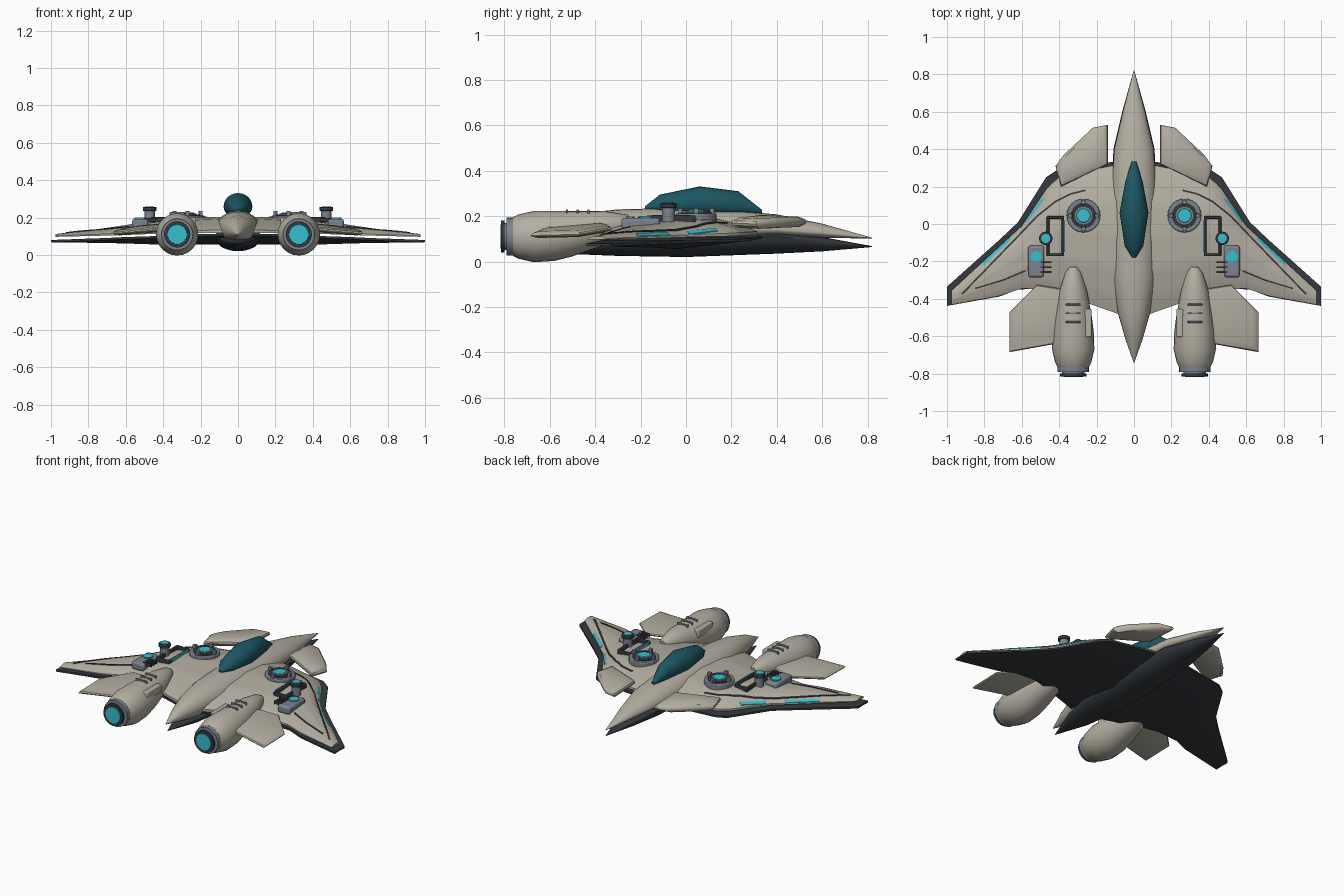
import bpy, bmesh, math
from mathutils import Matrix, Vector

if "Cube" in bpy.data.objects:
    bpy.data.objects.remove(bpy.data.objects["Cube"])


def material(name, r, g, b):
    m = bpy.data.materials.new(name)
    m.use_nodes = True
    m.diffuse_color = (r, g, b, 1)
    m.node_tree.nodes["Principled BSDF"].inputs["Base Color"].default_value = (r, g, b, 1)
    return m


BEIGE = material("warm beige hull", 0.46, 0.43, 0.36)
DARK = material("charcoal", 0.035, 0.042, 0.05)
GREY = material("blue grey metal", 0.2, 0.23, 0.27)
CYAN = material("glowing cyan", 0.04, 0.52, 0.63)
TEAL = material("teal glass", 0.012, 0.095, 0.125)


def finish(name, bm, mat, mirror=True, bevel=0, angle=35):
    bmesh.ops.recalc_face_normals(bm, faces=bm.faces)
    me = bpy.data.meshes.new(name)
    bm.to_mesh(me)
    bm.free()
    me.materials.append(mat)
    me.shade_smooth()
    me.set_sharp_from_angle(angle=math.radians(angle))
    ob = bpy.data.objects.new(name, me)
    bpy.context.scene.collection.objects.link(ob)
    if bevel:
        mod = ob.modifiers.new("bevel", "BEVEL")
        mod.width, mod.segments = bevel, 2
    if mirror:
        ob.modifiers.new("mirror", "MIRROR")
    return ob


def loft(name, rings, mat, **kw):
    """Skin a row of closed rings and cap both ends."""
    bm = bmesh.new()
    rows = [[bm.verts.new(p) for p in ring] for ring in rings]
    n = len(rows[0])
    for a, b in zip(rows, rows[1:]):
        for i in range(n):
            j = (i + 1) % n
            bm.faces.new((a[i], a[j], b[j], b[i]))
    bm.faces.new(rows[0])
    bm.faces.new(rows[-1])
    return finish(name, bm, mat, **kw)


def oval(y, w, zc, up, down, x=0, n=24):
    pts = []
    for i in range(n):
        a = 2 * math.pi * i / n
        s = math.sin(a)
        pts.append((x + w * math.cos(a), y, zc + s * (up if s > 0 else down)))
    return pts


def box(name, x, y, z, sx, sy, sz, mat, bevel=0.006, **kw):
    bm = bmesh.new()
    m = Matrix.Translation((x, y, z)) @ Matrix.Diagonal((sx, sy, sz, 1))
    bmesh.ops.create_cube(bm, size=1, matrix=m)
    return finish(name, bm, mat, bevel=bevel, **kw)


def disc(name, x, y, z0, z1, r, mat, bevel=0):
    rings = [[(x + r * math.cos(math.tau * i / 24), y + r * math.sin(math.tau * i / 24), z)
              for i in range(24)] for z in (z0, z1)]
    return loft(name, rings, mat, bevel=bevel)


def interp(table, x):
    """Linear look-up in a table of (x, values...)."""
    if x <= table[0][0]:
        return table[0][1:]
    for a, b in zip(table, table[1:]):
        if x <= b[0]:
            t = (x - a[0]) / (b[0] - a[0])
            return [p + (q - p) * t for p, q in zip(a[1:], b[1:])]
    return table[-1][1:]


# Fuselage: beige upper shell over a dark keel
loft("upper_fuselage", [oval(*r) for r in (
    (0.82, 0.002, 0.103, 0.002, 0.002), (0.6, 0.06, 0.125, 0.042, 0.02),
    (0.4, 0.106, 0.14, 0.068, 0.03), (0.2, 0.12, 0.14, 0.085, 0.05),
    (-0.1, 0.122, 0.14, 0.095, 0.07), (-0.3, 0.115, 0.14, 0.09, 0.08),
    (-0.48, 0.085, 0.135, 0.075, 0.07), (-0.62, 0.045, 0.125, 0.045, 0.04),
    (-0.74, 0.002, 0.11, 0.002, 0.002))], BEIGE, mirror=False)
loft("lower_keel", [oval(*r) for r in (
    (0.82, 0.002, 0.066, 0.002, 0.002), (0.6, 0.063, 0.09, 0.018, 0.045),
    (0.4, 0.11, 0.11, 0.02, 0.075), (0, 0.126, 0.1, 0.02, 0.08),
    (-0.3, 0.115, 0.09, 0.02, 0.065), (-0.5, 0.08, 0.075, 0.02, 0.042),
    (-0.72, 0.002, 0.06, 0.002, 0.002))], DARK, mirror=False)
loft("canopy", [oval(*r) for r in (
    (0.335, 0.012, 0.222, 0.006, 0.01), (0.23, 0.046, 0.25, 0.06, 0.05),
    (0.06, 0.077, 0.258, 0.073, 0.06), (-0.115, 0.05, 0.25, 0.045, 0.04),
    (-0.18, 0.01, 0.238, 0.006, 0.01))], TEAL, mirror=False)

# Wings: rows are x, leading y, trailing y, edge z, crown z
WING = [(0.06, 0.32, -0.49, 0.12, 0.205), (0.13, 0.31, -0.465, 0.12, 0.203),
        (0.4, 0.25, -0.37, 0.118, 0.19), (0.46, 0.2, -0.35, 0.115, 0.182),
        (0.6, -0.01, -0.345, 0.11, 0.16), (0.72, -0.12, -0.385, 0.106, 0.142),
        (0.975, -0.355, -0.432, 0.1, 0.112)]
KEEL = [(0.06, 0.34, -0.49, 0.115, 0.055), (0.41, 0.29, -0.365, 0.105, 0.055),
        (0.47, 0.25, -0.345, 0.1, 0.057), (0.62, 0.01, -0.35, 0.095, 0.062),
        (0.72, -0.085, -0.388, 0.09, 0.064), (1.0, -0.335, -0.438, 0.08, 0.07)]
CROWN = [(0, 0.15), (0.08, 0.5), (0.25, 0.88), (0.45, 1), (0.7, 0.85), (0.9, 0.45), (1, 0.15)]


def wing_z(x, y):
    le, te, edge, crown = interp(WING, x)
    return edge + (crown - edge) * interp(CROWN, (le - y) / (le - te))[0]


rings = []
for i in range(28):
    x = 0.06 + 0.915 * i / 27
    le, te, edge, crown = interp(WING, x)
    ys = [le + (te - le) * t / 20 for t in range(21)]
    rings.append([(x, y, wing_z(x, y)) for y in ys] + [(x, te, edge - 0.003), (x, le, edge - 0.003)])
loft("upper_wing", rings, BEIGE)
loft("lower_wing", [[(x, le, top), (x, te, top), (x, te, top - 0.012),
                     (x, (le + te) / 2, low), (x, le, top - 0.012)]
                    for x, le, te, top, low in KEEL], DARK)


# Painted lines following the wing skin
def stripe(name, path, width, mat):
    pts = [Vector(p) for p in path]
    fine = [a.lerp(b, t / 8) for a, b in zip(pts, pts[1:]) for t in range(8)] + [pts[-1]]
    rings = []
    for i, p in enumerate(fine):
        d = fine[min(i + 1, len(fine) - 1)] - fine[max(i - 1, 0)]
        side = Vector((-d.y, d.x)).normalized() * width / 2
        ring = [(p + s * side, h) for s, h in ((1, -0.003), (1, 0.004), (-1, 0.004), (-1, -0.003))]
        rings.append([(q.x, q.y, wing_z(q.x, q.y) + h) for q, h in ring])
    loft(name, rings, mat)


stripe("long_panel_line", [(0.26, 0.18), (0.34, 0.16), (0.42, 0.12), (0.52, 0.04),
                           (0.61, -0.055), (0.76, -0.21), (0.92, -0.375)], 0.009, DARK)
stripe("rear_panel_line", [(0.58, -0.25), (0.7, -0.3), (0.85, -0.345)], 0.008, DARK)
stripe("inner_light_strip", [(0.485, 0.135), (0.58, 0.01)], 0.012, CYAN)
stripe("outer_light_strip", [(0.66, -0.075), (0.81, -0.215)], 0.014, CYAN)


# Small fins: outline points carry their own height
def fin(name, outline, thick):
    c = sum((Vector(p) for p in outline), Vector()) / len(outline)
    rings = []
    for s, h in ((0.8, -1), (0.97, -0.45), (1, 0), (0.97, 0.45), (0.8, 1)):
        rings.append([c + (Vector(p) - c) * s + Vector((0, 0, h * thick / 2)) for p in outline])
    loft(name, rings, BEIGE)


fin("front_canard", [(0.14, 0.53, 0.175), (0.22, 0.515, 0.175), (0.375, 0.37, 0.17),
                     (0.42, 0.31, 0.165), (0.39, 0.2, 0.17), (0.14, 0.32, 0.185)], 0.045)
fin("rear_fin", [(0.36, -0.35, 0.16), (0.52, -0.325, 0.145), (0.665, -0.47, 0.12),
                 (0.665, -0.685, 0.115), (0.36, -0.63, 0.14)], 0.03)

# Engines
EX, EZ = 0.325, 0.11


def engine_part(name, rows, mat):
    loft(name, [oval(y, r, z, r, r, EX) for y, r, z in rows], mat)


engine_part("engine_pod", [(-0.23, 0.02, 0.17), (-0.26, 0.042, 0.165), (-0.36, 0.075, 0.147),
                           (-0.5, 0.1, 0.123), (-0.58, 0.11, 0.113), (-0.67, 0.113, EZ),
                           (-0.74, 0.097, EZ), (-0.762, 0.085, EZ)], BEIGE)
engine_part("engine_collar", [(-0.75, 0.084, EZ), (-0.79, 0.084, EZ)], GREY)
engine_part("engine_neck", [(-0.78, 0.06, EZ), (-0.803, 0.06, EZ)], GREY)
engine_part("nozzle_ring", [(-0.8, 0.07, EZ), (-0.815, 0.07, EZ)], DARK)
engine_part("nozzle_glow", [(-0.81, 0.055, EZ), (-0.818, 0.052, EZ)], CYAN)
for i in range(3):
    y = -0.43 - 0.047 * i
    box("engine_vent", EX, y, 0.219, 0.08, 0.01, 0.022, GREY, 0.003)
box("engine_side_box", 0.245, -0.53, 0.175, 0.035, 0.15, 0.05, BEIGE)

# Round lift turrets
TX, TY = 0.27, 0.045
disc("turret_base", TX, TY, 0.16, 0.212, 0.09, GREY, 0.005)
disc("turret_well", TX, TY, 0.18, 0.216, 0.068, DARK)
disc("turret_hub", TX, TY, 0.18, 0.222, 0.047, GREY)
disc("turret_light", TX, TY, 0.18, 0.227, 0.037, CYAN, 0.004)
for i in range(4):
    a = i * math.pi / 2
    box("turret_clamp", TX + 0.07 * math.cos(a), TY + 0.07 * math.sin(a), 0.218,
        0.022, 0.022, 0.036, GREY, 0.003)

# Framed hatch
for x in (0.38, 0.46):
    box("hatch_rail", x, -0.065, 0.188, 0.014, 0.21, 0.03, DARK, 0.004)
for y in (0.035, -0.165):
    box("hatch_end", 0.42, y, 0.188, 0.09, 0.014, 0.03, DARK, 0.004)
box("hatch_light", 0.372, -0.065, 0.196, 0.006, 0.17, 0.018, CYAN, 0)

# Gun post and equipment box
disc("gun_post", 0.472, -0.077, 0.15, 0.24, 0.028, GREY)
disc("gun_cap", 0.472, -0.077, 0.235, 0.257, 0.036, DARK, 0.004)
disc("gun_light", 0.472, -0.077, 0.25, 0.26, 0.024, CYAN)
box("equipment_box", 0.523, -0.2, 0.168, 0.086, 0.17, 0.05, GREY, 0.012)
disc("equipment_light", 0.523, -0.175, 0.18, 0.2, 0.03, CYAN)
for i in range(3):
    box("equipment_fin", 0.47, -0.205 - 0.026 * i, 0.188, 0.06, 0.009, 0.02, DARK, 0)
